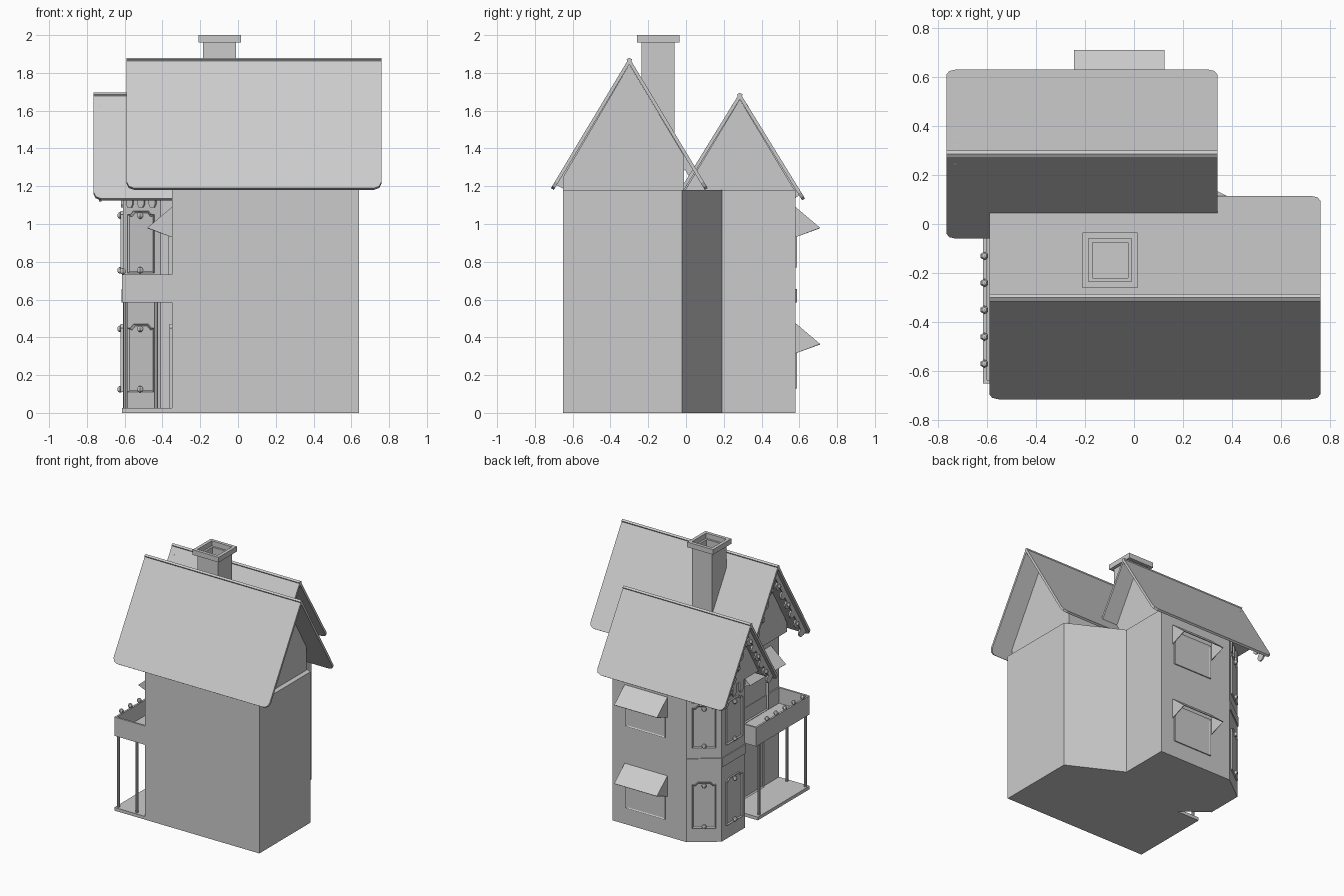
import bpy, bmesh
from math import atan2, degrees, radians, hypot
from mathutils import Matrix, Vector

if "Cube" in bpy.data.objects:
    bpy.data.objects.remove(bpy.data.objects["Cube"])


def finish(name, bm, mat=None):
    if mat:
        bm.transform(mat)
    bmesh.ops.recalc_face_normals(bm, faces=bm.faces)
    me = bpy.data.meshes.new(name)
    bm.to_mesh(me)
    bm.free()
    ob = bpy.data.objects.new(name, me)
    bpy.context.collection.objects.link(ob)
    return ob


def prism(name, pts, vec, mat=None):
    """Extrude a flat 3D outline along vec."""
    bm = bmesh.new()
    f = bm.faces.new([bm.verts.new(p) for p in pts])
    r = bmesh.ops.extrude_face_region(bm, geom=[f], use_keep_orig=True)
    bmesh.ops.translate(bm, vec=vec, verts=[v for v in r['geom'] if isinstance(v, bmesh.types.BMVert)])
    return finish(name, bm, mat)


def box(name, x0, x1, y0, y1, z0, z1, mat=None):
    return prism(name, [(x0, y0, z0), (x1, y0, z0), (x1, y1, z0), (x0, y1, z0)], (0, 0, z1 - z0), mat)


def tube(name, x0, x1, y0, y1, z0, z1, t):
    """Open rectangular frame with wall thickness t."""
    bm = bmesh.new()
    rings = []
    for d, z in ((0, z0), (0, z1), (t, z1), (t, z0)):
        rings.append([bm.verts.new((x, y, z)) for x, y in
                      ((x0 + d, y0 + d), (x1 - d, y0 + d), (x1 - d, y1 - d), (x0 + d, y1 - d))])
    for i in range(4):
        a, b = rings[i], rings[(i + 1) % 4]
        for j in range(4):
            k = (j + 1) % 4
            bm.faces.new((a[j], a[k], b[k], b[j]))
    return finish(name, bm)


def on_wall(x, y, deg):
    """Local x runs along the wall, local -y points outward."""
    return Matrix.Translation((x, y, 0)) @ Matrix.Rotation(radians(deg), 4, 'Z')


def knob(name, co, r=0.018):
    bm = bmesh.new()
    bmesh.ops.create_uvsphere(bm, u_segments=6, v_segments=5, radius=r)
    return finish(name, bm, Matrix.Translation(co))


def window(name, mat, w, z0, z1, notch=0.0, d=0.012):
    """Framed panel with a recessed pane."""
    h = w / 2
    n = notch
    pts = [(-h, z0), (h, z0), (h, z1 - n), (h - n, z1 - n), (h - n * 2, z1), (-h + n * 2, z1), (-h + n, z1 - n), (-h, z1 - n)]
    if not n:
        pts = [(-h, z0), (h, z0), (h, z1), (-h, z1)]
    bm = bmesh.new()
    f = bm.faces.new([bm.verts.new((a, 0, b)) for a, b in pts])
    r = bmesh.ops.extrude_face_region(bm, geom=[f], use_keep_orig=True)
    bmesh.ops.translate(bm, vec=(0, -d, 0), verts=[v for v in r['geom'] if isinstance(v, bmesh.types.BMVert)])
    front = [g for g in r['geom'] if isinstance(g, bmesh.types.BMFace)]
    bmesh.ops.recalc_face_normals(bm, faces=bm.faces)
    bmesh.ops.inset_region(bm, faces=front, thickness=0.012, depth=0)
    bmesh.ops.translate(bm, vec=(0, d * 0.7, 0), verts=list(front[0].verts))
    return finish(name, bm, mat)


def awning(name, mat, w, ztop):
    """Sloping sheet with triangular cheeks, open underneath."""
    bm = bmesh.new()
    L, R = [[bm.verts.new((s * w / 2, y, ztop + z)) for y, z in ((0, 0), (-0.13, -0.11), (0, -0.16))]
            for s in (-1, 1)]
    bm.faces.new((L[0], R[0], R[1], L[1]))
    bm.faces.new(L)
    bm.faces.new(R)
    ob = finish(name, bm, mat)
    m = ob.modifiers.new("thickness", 'SOLIDIFY')
    m.thickness = 0.006
    return ob


def roof(name, x0, x1, yr, zr, half, ze, t=0.018, rad=0.04):
    """Two thin slopes with rounded eave corners."""
    for side, label in ((-1, "front"), (1, "back")):
        ln = hypot(half, zr - ze)
        d = Vector((0, side * half / ln, (ze - zr) / ln))
        nrm = Vector((0, side * (zr - ze) / ln, half / ln))
        k = rad * 0.3
        prof = [(x0, 0), (x0, ln - rad), (x0 + k, ln - k), (x0 + rad, ln),
                (x1 - rad, ln), (x1 - k, ln - k), (x1, ln - rad), (x1, 0)]
        prism(name + "_" + label, [Vector((x, yr, zr)) + d * s for x, s in prof], -t * nrm)
        # scalloped bargeboard and bulbs on the facade gable
        xb = x0 + 0.03
        p = Vector((xb, yr, zr)) - nrm * t
        prism(name + "_bargeboard_" + label, [p + d * 0.03, p + d * (ln - 0.03), p + d * (ln - 0.03) - nrm * 0.035,
              p + d * 0.03 - nrm * 0.035], (0.012, 0, 0))
        n = 7
        for i in range(n):
            c = p + d * (ln * (i + 0.7) / (n + 0.3)) - nrm * 0.04
            bm = bmesh.new()
            bmesh.ops.create_cone(bm, cap_ends=True, segments=12, radius1=0.032, radius2=0.032, depth=0.012)
            finish(name + "_scallop", bm, Matrix.Translation(c + Vector((0.006, 0, 0))) @ Matrix.Rotation(radians(90), 4, 'Y'))
            if i % 2:
                knob(name + "_bulb", c - Vector((0.005, 0, 0)), 0.016)


# house walls with faceted bay
outline = [(-.35, -.65), (.64, -.65), (.64, -.02), (.23, .19), (.23, .58), (-.41, .58),
           (-.61, .43), (-.61, .14), (-.41, -.01), (-.35, -.01)]
prism("house_walls", [(x, y, 0) for x, y in outline], (0, 0, 1.18))

# gables
prism("main_gable", [(-.42, -.65, 1.18), (-.42, -.65, 1.25), (-.42, -.30, 1.845), (-.42, -.01, 1.36), (-.42, -.01, 1.18)],
      (1.02, 0, 0))
prism("bay_gable", [(-.62, .58, 1.17), (-.62, .285, 1.66), (-.62, -.01, 1.17)], (.83, 0, 0))

# roofs
roof("main_roof", -.59, .76, -.30, 1.88, .415, 1.19)
roof("bay_roof", -.765, .34, .285, 1.695, .345, 1.135)

# chimney
tube("chimney_shaft", -.185, -.01, -.235, -.06, 1.4, 1.96, 0.015)
box("chimney_floor", -.18, -.015, -.23, -.065, 1.40, 1.90)
tube("chimney_cap", -.21, .015, -.26, -.035, 1.96, 2.0, 0.025)

# back windows with awnings
back = on_wall(-.06, .58, 180)
for z0, z1, za in ((.77, 1.04, 1.09), (.13, .43, .475)):
    window("back_window", back, .34, z0, z1, d=.008)
    awning("back_awning", back, .37, za)

# bay panels, knobs, band and hanging drops
bay = [(-.41, -.01), (-.61, .14), (-.61, .43), (-.41, .58)]
for (ax, ay), (bx, by) in zip(bay, bay[1:]):
    ln = hypot(bx - ax, by - ay)
    deg = degrees(atan2(ay - by, ax - bx))
    m = on_wall((ax + bx) / 2, (ay + by) / 2, deg)
    for z0, z1 in ((.74, 1.07), (.11, .47)):
        window("bay_window", m, ln * .68, z0, z1, .02)
        for z in (z0 + .015, z1 - .025):
            knob("bay_knob", m @ Vector((0, -.014, z)))
    box("bay_band", -ln / 2, ln / 2, -.008, .01, .585, .655, m)
    for i in (-1, 0, 1):
        c = i * ln * .3
        prism("bay_drop", [(c - .022, 0, 1.18), (c - .022, 0, 1.105), (c - .012, 0, 1.087), (c + .012, 0, 1.087),
              (c + .022, 0, 1.105), (c + .022, 0, 1.18)], (0, -.01, 0), m)

# porch and balcony
box("porch_floor", -.615, -.35, -.65, -.01, 0, .025)
for x, y in ((-.595, -.625), (-.435, -.625), (-.595, -.05)):
    bm = bmesh.new()
    bmesh.ops.create_cone(bm, cap_ends=True, segments=8, radius1=.011, radius2=.011, depth=.57)
    finish("porch_post", bm, Matrix.Translation((x, y, .305)))
box("balcony_floor", -.61, -.35, -.645, .0, .585, .61)
tube("balcony_parapet", -.615, -.345, -.65, .01, .585, .732, .015)
for i in range(5):
    knob("balcony_knob", (-.61, -.13 - .11 * i, .75))

# facade doors and awning
front = on_wall(-.35, -.33, -90)
window("front_door", front, .24, .025, .47, .02)
window("balcony_door", front, .32, .62, 1.03, .03, .02)
awning("balcony_awning", front, .44, 1.09)
